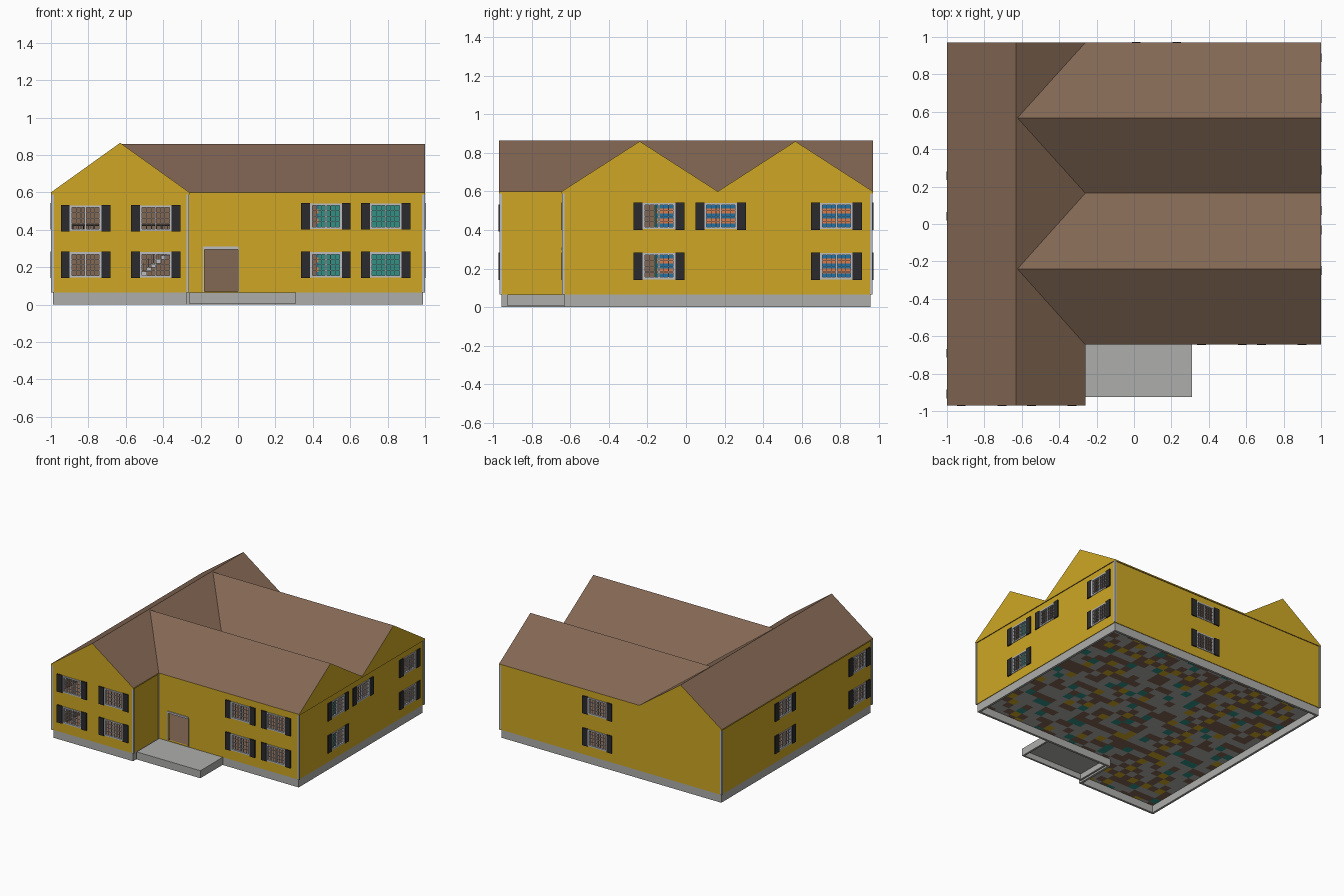
import bpy, bmesh, math
from mathutils import Matrix, Vector

if "Cube" in bpy.data.objects:
    bpy.data.objects.remove(bpy.data.objects["Cube"])


def material(name, rgb):
    m = bpy.data.materials.new(name)
    m.diffuse_color = (*rgb, 1)
    m.use_nodes = True
    m.node_tree.nodes["Principled BSDF"].inputs["Base Color"].default_value = m.diffuse_color
    return m


YELLOW = material("yellow siding", (0.62, 0.39, 0.018))
BROWN = material("roof brown", (0.225, 0.135, 0.088))
STONE = material("foundation grey", (0.42, 0.42, 0.41))
TRIM = material("trim grey", (0.50, 0.51, 0.54))
DARK = material("shutter charcoal", (0.024, 0.024, 0.026))
TEAL = material("teal wall", (0.03, 0.28, 0.23))
BLUE = material("blue wall", (0.016, 0.17, 0.37))
ORANGE = material("orange wall", (0.72, 0.20, 0.07))


def finish(bm, name, *mats, rule=None):
    bmesh.ops.recalc_face_normals(bm, faces=bm.faces)
    bm.normal_update()
    if rule:
        for f in bm.faces:
            f.material_index = rule(f)
    me = bpy.data.meshes.new(name)
    bm.to_mesh(me)
    bm.free()
    ob = bpy.data.objects.new(name, me)
    for m in mats:
        me.materials.append(m)
    bpy.context.collection.objects.link(ob)
    return ob


def box(bm, lo, hi, mat=Matrix()):
    lo, hi = Vector(lo), Vector(hi)
    bmesh.ops.create_cube(bm, size=1, matrix=mat @ Matrix.Translation((lo + hi) / 2)
                          @ Matrix.Diagonal((*(hi - lo), 1)))


def extrude(bm, pts, vec):
    f = bm.faces.new([bm.verts.new(p) for p in pts])
    r = bmesh.ops.extrude_face_region(bm, geom=[f], use_keep_orig=True)
    bmesh.ops.translate(bm, vec=vec, verts=[v for v in r["geom"] if isinstance(v, bmesh.types.BMVert)])


def outline(o):
    """L-shaped plan, moved inward by o."""
    return [(-1 + o, -.97 + o), (-.26 - o, -.97 + o), (-.26 - o, -.645 + o),
            (1 - o, -.645 + o), (1 - o, .97 - o), (-1 + o, .97 - o)]


def plan_block(name, o, z0, z1, *mats, rule=None):
    bm = bmesh.new()
    extrude(bm, [(x, y, z0) for x, y in outline(o)], (0, 0, z1 - z0))
    return finish(bm, name, *mats, rule=rule)


def cut(ob, cutter):
    mod = ob.modifiers.new("cut", "BOOLEAN")
    mod.operation, mod.solver, mod.object = "DIFFERENCE", "EXACT", cutter
    cutter.hide_render = cutter.hide_viewport = True
    cutter.display_type = "WIRE"


# Foundation ring and outer walls, hollowed out
W = .007
foundation = plan_block("foundation", .012, 0, .066, STONE)
cut(foundation, plan_block("foundation_cutter", .03, -.1, .2, STONE))
walls = plan_block("walls", W, .066, .595, YELLOW, BROWN)
cut(walls, plan_block("room_cutter", .022, 0, .8, YELLOW, BROWN, rule=lambda f: 1))

# Windows: wall placements (x, y, turn, rows), one list for every side
LOW, HIGH = .212, .472
sides = [(-.815, -.97 + W, 0, (LOW, .462)), (-.44, -.97 + W, 0, (LOW, .462)),
         (.47, -.645 + W, 0, (LOW, HIGH)), (.79, -.645 + W, 0, (LOW, HIGH)),
         (1 - W, -.14, 90, (LOW, HIGH)), (1 - W, .18, 90, (HIGH,)), (1 - W, .78, 90, (LOW, HIGH)),
         (.12, .97 - W, 180, (LOW, HIGH)),
         (-1 + W, .15, -90, (LOW, HIGH)), (-1 + W, -.8, -90, (LOW, HIGH))]
frames, shutters, holes = bmesh.new(), bmesh.new(), bmesh.new()
HW, HH = .085, .068
for x, y, turn, rows in sides:
    for z in rows:
        m = Matrix.Translation((x, y, z)) @ Matrix.Rotation(math.radians(turn), 4, "Z")
        box(holes, (-HW + .004, -.03, -HH + .004), (HW - .004, .05, HH - .004), m)
        for s in (-1, 1):
            a, b = sorted((s * HW, s * (HW - .012)))
            box(frames, (a, -.005, -HH), (b, .012, HH), m)
            a, b = sorted((s * HH, s * (HH - .011)))
            box(frames, (-HW, -.005, a), (HW, .012, b), m)
            a, b = sorted((s * HW, s * (HW + .047)))
            box(shutters, (a, -.009, -HH - .003), (b, .001, HH + .003), m)
            for k in (1, 2):   # upright glazing bars
                c = s * k * .0245
                box(frames, (c - .0015, 0, -HH), (c + .0015, .006, HH), m)
        box(frames, (-.005, -.002, -HH), (.005, .01, HH), m)
        for k in (-1, 0, 1):   # level glazing bars
            box(frames, (-HW, 0, k * .03 - .0015), (HW, .006, k * .03 + .0015), m)

# Open doorway with trim
box(holes, (-.18, -.7, .07), (0, -.6, .295))
box(frames, (-.187, -.645, .295), (.004, -.622, .31))
for x in (-.187, -.001):
    box(frames, (x, -.642, .066), (x + .006, -.622, .3))
finish(frames, "window_frames", TRIM)
finish(shutters, "shutters", DARK)
cut(walls, finish(holes, "window_cutter", YELLOW))

# Corner boards
bm = bmesh.new()
for x, y in outline(.008):
    box(bm, (x - .007, y - .007, .066), (x + .007, y + .007, .592))
finish(bm, "corner_boards", TRIM)


# Gable roofs: yellow gable ends, brown slopes
def roof(name, a, b, peak, start, end, along_y):
    prof = [(a, .59), (b, .59), (b, .6), ((a + b) / 2, peak), (a, .6)]
    bm = bmesh.new()
    if along_y:
        extrude(bm, [(p, start, z) for p, z in prof], (0, end - start, 0))
    else:
        extrude(bm, [(start, p, z) for p, z in prof], (end - start, 0, 0))
    finish(bm, name, YELLOW, BROWN, rule=lambda f: 0 if abs(f.normal.z) < .1 else 1)


roof("wing_roof", -1, -.26, .865, -.97, .97, True)
roof("front_roof", -.645, .165, .86, -.624, 1, False)
roof("rear_roof", .165, .97, .86, -.624, 1, False)

# Porch slab, open underneath
bm = bmesh.new()
box(bm, (-.262, -.925, .05), (.31, -.634, .066))
box(bm, (-.262, -.925, .005), (.31, -.91, .052))
box(bm, (-.262, -.925, .005), (-.247, -.634, .052))
box(bm, (.295, -.925, .005), (.31, -.634, .052))
finish(bm, "porch", STONE)

# Patchwork floor underside
bm = bmesh.new()
bm.faces.new([bm.verts.new((x, y, .06)) for x, y in outline(.025)])
for axis in (Vector((1, 0, 0)), Vector((0, 1, 0))):
    for i in range(-15, 16):
        bmesh.ops.bisect_plane(bm, geom=bm.verts[:] + bm.edges[:] + bm.faces[:],
                               plane_co=axis * i * .065, plane_no=axis)


def patch(f):
    c = f.calc_center_median()
    i, j = math.floor(c.x / .065), math.floor(c.y / .065)
    return (0, 0, 1, 1, 0, 2, 1, 0, 1, 3, 1)[(i * 3 + j * 2 + (i // 2) * (j // 2)) % 11]


finish(bm, "floor_underside", BROWN, STONE, TEAL, YELLOW, rule=patch)

# Storey floors
plan_block("ground_floor", .018, .063, .068, BROWN)
plan_block("upper_floor", .018, .33, .345, BROWN)

# Room partitions seen through the windows
bm = bmesh.new()
box(bm, (.43, -.16, .07), (.975, -.15, .59))
finish(bm, "teal_partition", TEAL)
bm = bmesh.new()
box(bm, (.42, -.16, .07), (.43, .945, .59))
for k in range(1, 20):
    bmesh.ops.bisect_plane(bm, geom=bm.verts[:] + bm.edges[:] + bm.faces[:],
                           plane_co=(0, 0, .07 + k * .026), plane_no=(0, 0, 1))
finish(bm, "banded_partition", ORANGE, BLUE,
       rule=lambda f: int((f.calc_center_median().z - .07) / .026) % 2)

# Staircase and landing rail in the wing
bm = bmesh.new()
for k in range(12):
    x, z = -.62 + k * .026, .07 + k * .0215
    box(bm, (x, -.5, z), (x + .028, -.36, z + .021))
    box(bm, (x + .01, -.5, z + .02), (x + .014, -.496, z + .07))
finish(bm, "staircase", TRIM)
bm = bmesh.new()
box(bm, (-.95, -.5, .42), (-.33, -.494, .428))
for k in range(22):
    box(bm, (-.94 + k * .028, -.499, .345), (-.936 + k * .028, -.495, .42))
finish(bm, "landing_rail", DARK)
